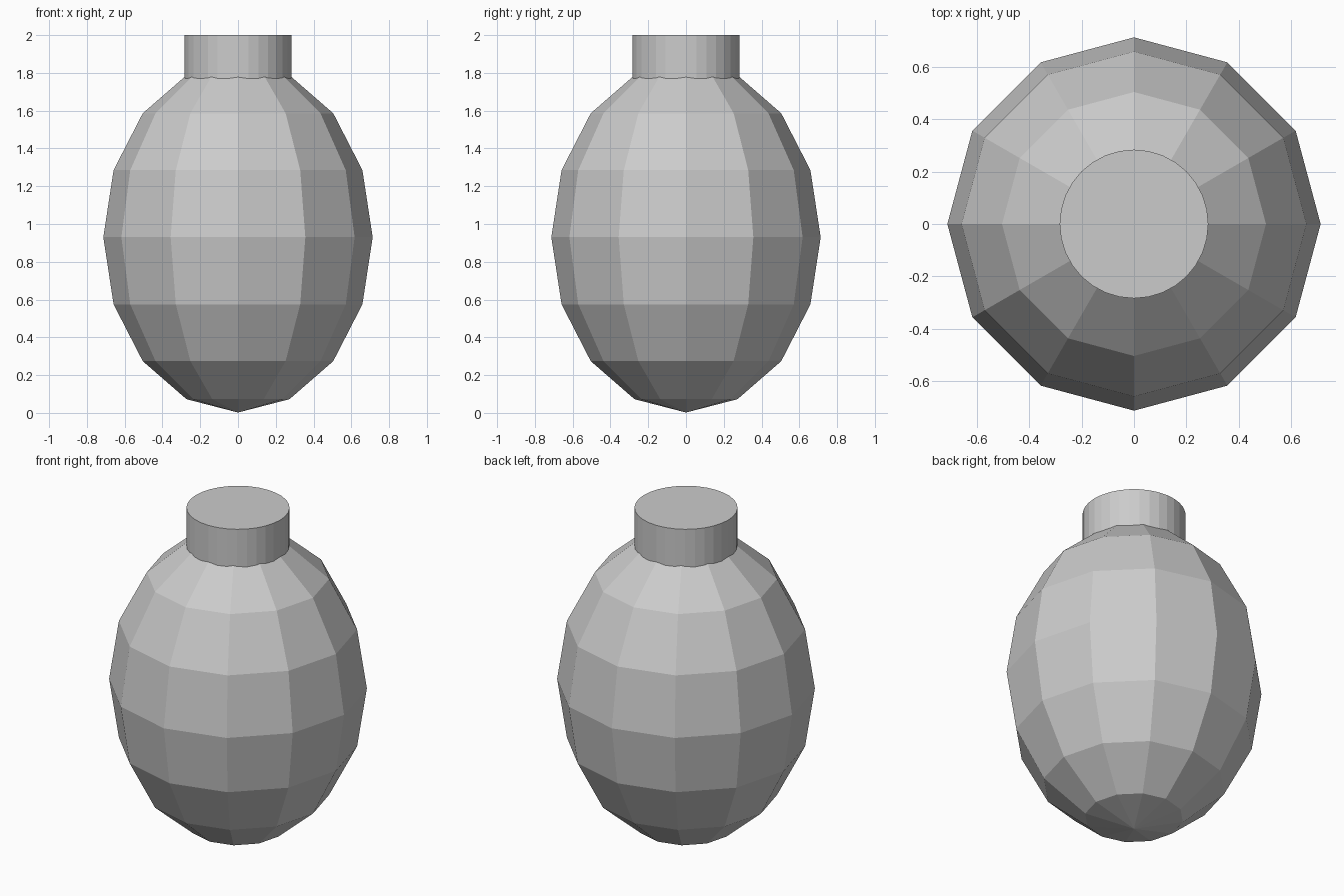
import bpy

if "Cube" in bpy.data.objects:
    bpy.data.objects.remove(bpy.data.objects["Cube"])

# Low-poly egg-shaped body
HALF = 0.928
bpy.ops.mesh.primitive_uv_sphere_add(segments=12, ring_count=8, radius=1, location=(0, 0, HALF + 0.002))
body = bpy.context.object
body.name = "body"
body.scale = (0.713, 0.713, HALF)

# Capped neck, sunk into the top of the body
TOP, BOTTOM = 2.0, 1.7
bpy.ops.mesh.primitive_cylinder_add(vertices=32, radius=0.284, depth=TOP - BOTTOM,
                                    location=(0, 0, (TOP + BOTTOM) / 2))
bpy.context.object.name = "neck"
